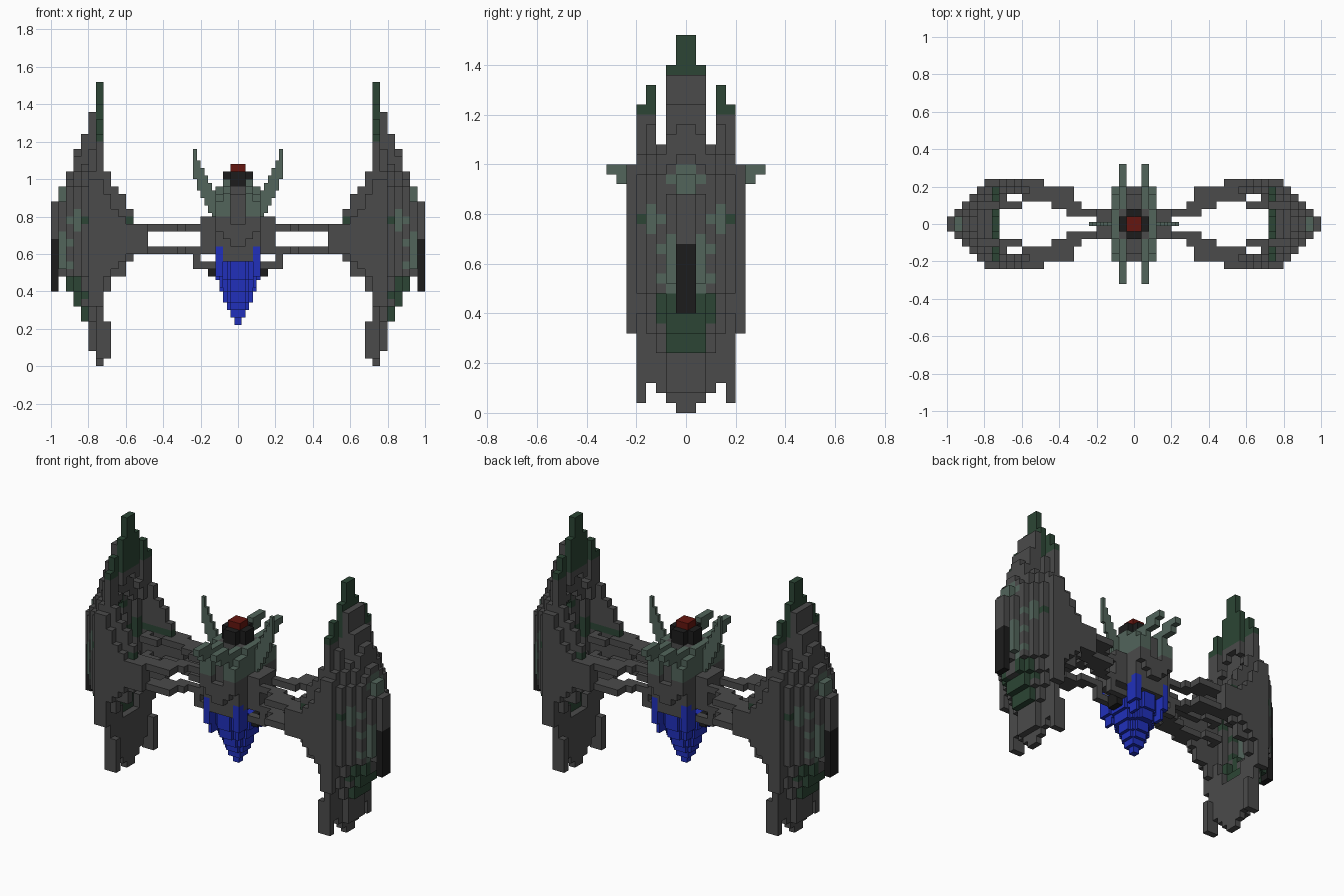
import bpy, bmesh, random

if "Cube" in bpy.data.objects:
    bpy.data.objects.remove(bpy.data.objects["Cube"])

random.seed(4)
COLORS = {"grey": (.07, .07, .07), "moss": (.025, .06, .035), "sage": (.085, .13, .105),
          "black": (.012, .012, .012), "red": (.13, .008, .005), "blue": (.015, .03, .5)}
MATS = {}
for n, c in COLORS.items():
    MATS[n] = bpy.data.materials.new(n)
    MATS[n].diffuse_color = (*c, 1)


def fill(cells, xs, ys, zs, color):
    """Fill an inclusive block of cells."""
    for i in range(xs[0], xs[1] + 1):
        for j in range(ys[0], ys[1] + 1):
            for k in range(zs[0], zs[1] + 1):
                cells[i, j, k] = color


def build(name, cells, size=(.04, .04, .04), sides=(1, -1)):
    """Mirror one quarter of cells and skin the exposed sides."""
    flip = lambda v, s: v if s > 0 else -v - 1
    full = {(flip(i, sx), flip(j, sy), k): c for (i, j, k), c in cells.items()
            for sx in sides for sy in (1, -1)}
    names = sorted(set(full.values()))
    bm = bmesh.new()
    verts = {}

    def vert(p):
        if p not in verts:
            verts[p] = bm.verts.new([a * s for a, s in zip(p, size)])
        return verts[p]

    for cell, color in full.items():
        for ax in range(3):
            for d in (0, 1):
                near = list(cell)
                near[ax] += 2 * d - 1
                if tuple(near) in full:
                    continue
                u, v = (ax + 1) % 3, (ax + 2) % 3
                ring = []
                for a, b in ((0, 0), (1, 0), (1, 1), (0, 1)):
                    p = list(cell)
                    p[ax] += d
                    p[u] += a
                    p[v] += b
                    ring.append(vert(tuple(p)))
                f = bm.faces.new(ring if d else ring[::-1])
                f.material_index = names.index(color)
    me = bpy.data.meshes.new(name)
    bm.to_mesh(me)
    bm.free()
    for n in names:
        me.materials.append(MATS[n])
    ob = bpy.data.objects.new(name, me)
    bpy.context.collection.objects.link(ob)
    return ob


def step(table, k):
    """Look up the value of a stepped profile at height k."""
    return next(v for top, v in table if k < top)


# Wing profiles: outer edge and inner plate edge by height, vertical span by depth
OUTER = [(2, 19), (6, 20), (8, 21), (10, 22), (12, 23), (22, 24), (24, 24), (26, 23),
         (29, 22), (31, 21), (34, 20), (99, 19)]
INNER = [(1, 18), (6, 17), (10, 18), (12, 17), (14, 15), (15, 14), (19, 12), (21, 14),
         (23, 15), (24, 16), (26, 17), (28, 18), (99, 19)]
SPAN = [(0, 38), (1, 35), (2, 27), (3, 33), (1, 31), (8, 25)]
DROP = [0, 0, 1, 2, 3, 5]

# Patches of faded green on the wing, as depth and height centres
patches = [(random.randint(0, 4), random.randint(12, 24)) for _ in range(4)]


def paint(i, j, k):
    if (k >= 30 and i == 18) or (k >= 34) or (6 <= k <= 9 and j <= 1 and i > 18):
        return "moss"
    if j in (1, 2) and 9 <= k <= 11 and i > 18:
        return "moss"
    if j < 5 and any(abs(j - a) + abs(k - b) <= 1 for a, b in patches):
        return "sage" if i > 20 else "moss"
    return "grey"


wing = {}
for j, (lo, hi) in enumerate(SPAN):
    for k in range(lo, hi):
        out = step(OUTER, k) - DROP[j]
        # Round the outer face away from the middle height
        if j:
            out = min(out, 25 - max(1, DROP[j]) - max(0, (abs(k - 17) - 2) // 3))
        out = 20 if j == 5 else max(out, 19)
        start = max(out - 3, 18)
        if j == 4:
            start = min(start, step(INNER, k))
        if j == 5:
            start = min(start, step(INNER, k) + min(2, abs(k - 16) // 2))
        for i in range(start, out):
            wing[i, j, k] = paint(i, j, k)
# Raised spine along the outer face
fill(wing, (24, 24), (0, 0), (17, 21), "grey")
fill(wing, (24, 24), (0, 0), (10, 16), "black")
build("right_wing", wing, sides=(1,))
build("left_wing", wing, sides=(-1,))

# Forked arms, upper and lower, front and back
arms = {}
for k in (15, 18):
    for xs, ys in (((5, 7), (1, 1)), ((7, 8), (1, 2)), ((8, 10), (2, 4)),
                   ((11, 11), (3, 4)), ((12, 14), (3, 5)), ((15, 17), (4, 5)),
                   ((15, 17), (2, 2)), ((17, 17), (3, 3))):
        fill(arms, xs, ys, (k, k), "grey")
fill(arms, (5, 5), (1, 1), (13, 14), "grey")
fill(arms, (3, 5), (1, 1), (13, 13), "grey")
build("wing_arms", arms)

# Central hull with stepped chest and neck
hull = {}
fill(hull, (3, 4), (0, 1), (15, 19), "grey")
fill(hull, (0, 2), (0, 2), (15, 19), "grey")
fill(hull, (0, 2), (3, 3), (16, 19), "grey")
fill(hull, (0, 1), (3, 3), (15, 15), "grey")
fill(hull, (0, 0), (4, 4), (16, 17), "grey")
fill(hull, (0, 1), (4, 4), (17, 18), "grey")
fill(hull, (1, 2), (4, 4), (18, 19), "grey")
fill(hull, (0, 1), (0, 3), (20, 22), "grey")
fill(hull, (0, 1), (0, 1), (23, 23), "grey")
fill(hull, (0, 1), (0, 3), (14, 14), "grey")
build("hull", hull)

# Faded green collar around the neck
collar = {}
fill(collar, (2, 2), (0, 1), (20, 23), "sage")
fill(collar, (2, 2), (2, 3), (20, 22), "sage")
fill(collar, (1, 2), (4, 4), (20, 21), "sage")
build("collar", collar)

# Horns pointing forward and backward
horns = {}
fill(horns, (1, 1), (2, 4), (23, 23), "sage")
fill(horns, (1, 1), (4, 4), (22, 22), "sage")
fill(horns, (1, 1), (5, 6), (23, 23), "sage")
fill(horns, (1, 1), (5, 7), (24, 24), "sage")
build("front_and_back_horns", horns)

# Thin side blades leaning outward
blades = {}
for i, lo, hi in ((5, 40, 44), (6, 40, 46), (7, 41, 48), (8, 43, 50),
                  (9, 45, 52), (10, 47, 54), (11, 50, 57)):
    fill(blades, (i, i), (0, 0), (lo, hi), "sage")
build("side_blades", blades, (.02, .01, .02))

# Beacon on top, with a cross-shaped base
cap = {}
fill(cap, (0, 1), (0, 0), (24, 25), "black")
fill(cap, (0, 0), (1, 1), (24, 25), "black")
build("beacon_base", cap)
light = {}
fill(light, (0, 0), (0, 0), (26, 26), "red")
build("beacon", light)

# Black side thrusters
pods = {}
fill(pods, (3, 3), (0, 0), (12, 13), "black")
build("side_thrusters", pods)

# Blue tapering crystal under the hull, with upright prongs round its rim
crystal = {}
RADIUS = [(13, 1), (15, 2), (17, 3), (20, 4), (23, 5), (99, 6)]
for k in range(11, 28):
    r = step(RADIUS, k)
    for i in range(r):
        for j in range(r + (r > 4)):
            if i + j <= 1.35 * r - .5:
                crystal[i, j, k] = "blue"
fill(crystal, (4, 5), (4, 7), (24, 29), "blue")
fill(crystal, (4, 5), (6, 7), (30, 31), "blue")
fill(crystal, (4, 4), (4, 6), (21, 23), "blue")
build("crystal", crystal, (.02, .02, .02))

for m in bpy.data.materials:
    if m.users and not m.is_grease_pencil:
        m.use_nodes = True
        m.node_tree.nodes["Principled BSDF"].inputs["Base Color"].default_value = m.diffuse_color
